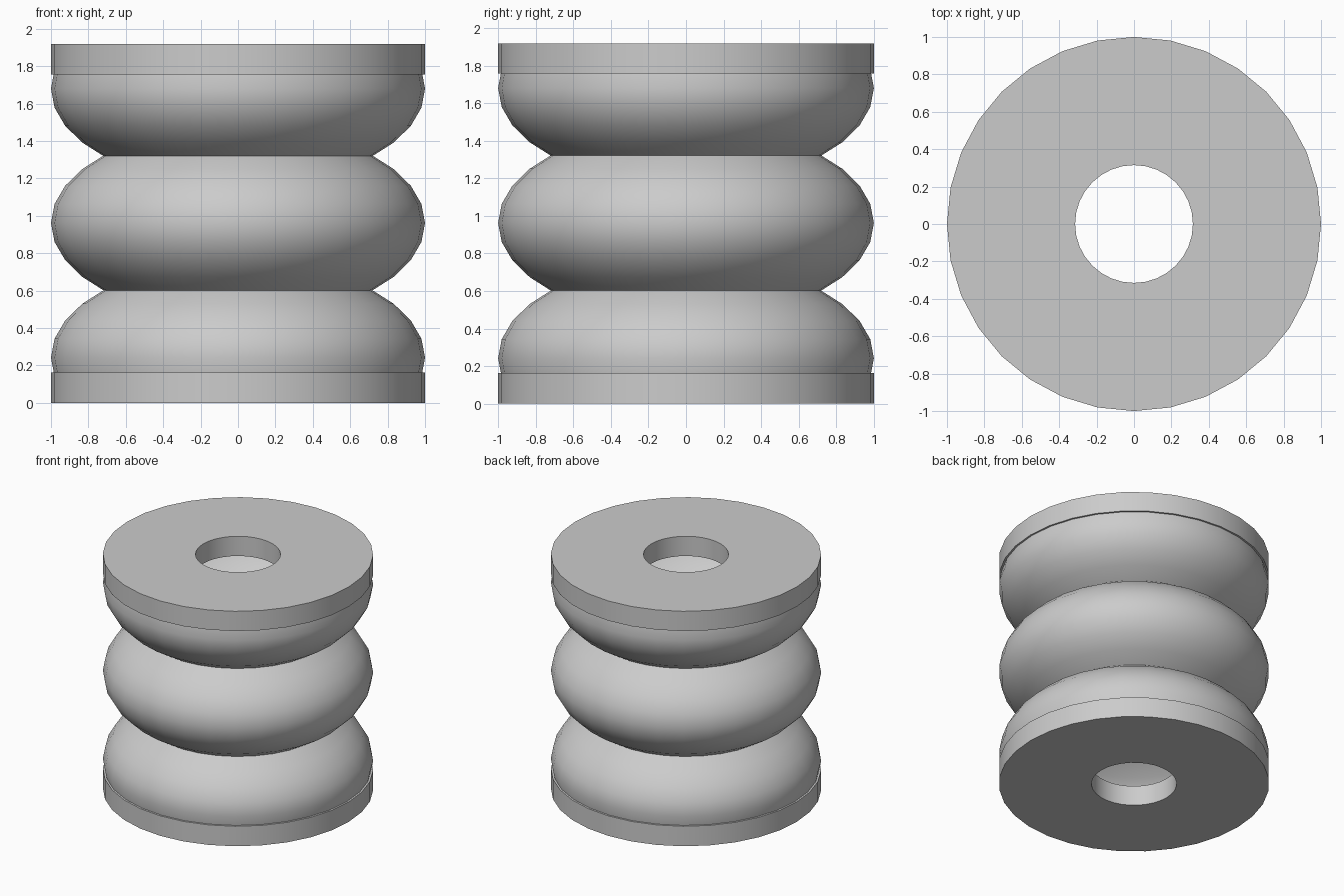
import bpy, bmesh
from math import sin, cos, pi

default = bpy.data.objects.get("Cube")
if default:
    bpy.data.objects.remove(default, do_unlink=True)

SIDES = 32
GREY = (0.6, 0.6, 0.6, 1)
grey = bpy.data.materials.new("plain grey")
grey.use_nodes = True
grey.diffuse_color = GREY
grey.node_tree.nodes["Principled BSDF"].inputs["Base Color"].default_value = GREY


def revolve(name, profile, closed):
    """Turn an (r, z) profile around the z axis."""
    bm = bmesh.new()
    verts = [bm.verts.new((r, 0, z)) for r, z in profile]
    edges = [bm.edges.new(pair) for pair in zip(verts, verts[1:])]
    if closed:
        edges.append(bm.edges.new((verts[-1], verts[0])))
    bmesh.ops.spin(bm, geom=verts + edges, cent=(0, 0, 0), axis=(0, 0, 1),
                   angle=2 * pi, steps=SIDES)
    bmesh.ops.remove_doubles(bm, verts=bm.verts, dist=0.0001)
    bmesh.ops.recalc_face_normals(bm, faces=bm.faces)
    mesh = bpy.data.meshes.new(name)
    bm.to_mesh(mesh)
    bm.free()
    mesh.materials.append(grey)
    obj = bpy.data.objects.new(name, mesh)
    bpy.context.collection.objects.link(obj)
    bpy.ops.object.select_all(action='DESELECT')
    obj.select_set(True)
    bpy.context.view_layer.objects.active = obj
    bpy.ops.object.shade_smooth_by_angle(angle=pi / 6)


# End plates with a central hole
def plate(name, low, high, outer=1.0, inner=0.315):
    revolve(name, [(inner, low), (outer, low), (outer, high), (inner, high)], True)


plate("bottom_plate", 0, 0.163)
plate("top_plate", 1.757, 1.918)


# Hollow bellows lobes: bands of a flattened sphere
def lobe(name, centre, first, last, height=0.52):
    angles = [i * pi / 16 for i in range(first, last + 1)]
    revolve(name, [(cos(a), centre + height * sin(a)) for a in angles], False)


lobe("lower_lobe", 0.242, -1, 4)
lobe("middle_lobe", 0.962, -4, 4)
lobe("upper_lobe", 1.68, -4, 1)
